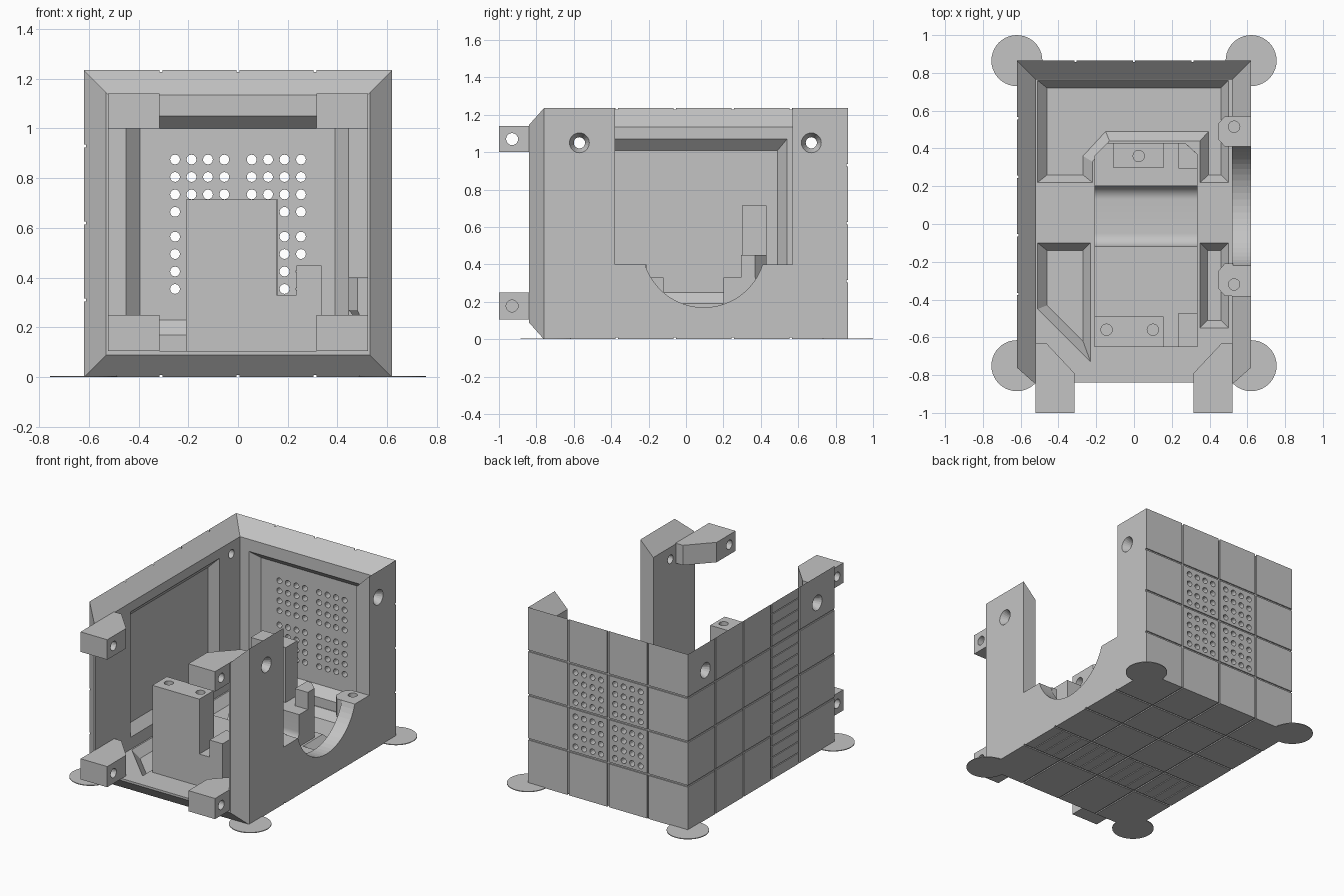
import bpy, bmesh
from math import sin, cos, pi, radians

if "Cube" in bpy.data.objects:
    bpy.data.objects.remove(bpy.data.objects["Cube"])

GREY = (0.55, 0.55, 0.55, 1)
mat = bpy.data.materials.new("plain_grey")
mat.use_nodes = True
mat.diffuse_color = GREY
mat.node_tree.nodes["Principled BSDF"].inputs["Base Color"].default_value = GREY


# Helpers: every solid piece is a pair of matching rings joined by side faces
def ring(axis, t, pts):
    out = []
    for u, v in pts:
        p = [u, v]
        p.insert(axis, t)
        out.append(p)
    return out


def prism(axis, t0, t1, pts, pts_end=None):
    return ring(axis, t0, pts), ring(axis, t1, pts_end or pts)


def rect(u0, u1, v0, v1):
    return [(u0, v0), (u1, v0), (u1, v1), (u0, v1)]


def box(x0, x1, y0, y1, z0, z1):
    return prism(2, z0, z1, rect(x0, x1, y0, y1))


def circle(u, v, r, n=20):
    return [(u + r * cos(2 * pi * i / n), v + r * sin(2 * pi * i / n)) for i in range(n)]


def arc(u, v, r, a0, a1, n):
    angles = [radians(a0 + (a1 - a0) * i / n) for i in range(n + 1)]
    return [(u + r * cos(a), v + r * sin(a)) for a in angles]


def build(name, *pieces):
    bm = bmesh.new()
    for lo, hi in pieces:
        a = [bm.verts.new(p) for p in lo]
        b = [bm.verts.new(p) for p in hi]
        bm.faces.new(a)
        bm.faces.new(b)
        for i in range(len(a)):
            j = (i + 1) % len(a)
            bm.faces.new((a[i], a[j], b[j], b[i]))
    bmesh.ops.recalc_face_normals(bm, faces=bm.faces)
    mesh = bpy.data.meshes.new(name)
    bm.to_mesh(mesh)
    bm.free()
    mesh.materials.append(mat)
    obj = bpy.data.objects.new(name, mesh)
    bpy.context.scene.collection.objects.link(obj)
    return obj


def cut(obj, *pieces):
    cutter = build("cutter", *pieces)
    cutter.hide_render = True
    mod = obj.modifiers.new("cut", "BOOLEAN")
    mod.operation, mod.solver, mod.object = "DIFFERENCE", "EXACT", cutter
    bpy.context.view_layer.objects.active = obj
    bpy.ops.object.modifier_apply(modifier=mod.name)
    bpy.data.objects.remove(cutter)


def smooth(obj):
    bpy.ops.object.select_all(action="DESELECT")
    obj.select_set(True)
    bpy.context.view_layer.objects.active = obj
    bpy.ops.object.shade_smooth_by_angle(angle=radians(25))


W, BACK, TOP = 0.62, 0.865, 1.235    # outer half width, back face, rim height
BEV = 0.09                           # mitred rim width

# Case: floor, back and two side walls, with mitred rims at the top and front
case = build("case",
             box(-W, W, -0.76, BACK, 0, 1.32))
nose = build("nose", prism(1, -0.84, -0.76, rect(BEV - W, W - BEV, BEV, 1.32),
                           rect(-W, W, 0, 1.32)))
mod = case.modifiers.new("join", "BOOLEAN")
mod.operation, mod.solver, mod.object = "UNION", "EXACT", nose
bpy.context.view_layer.objects.active = case
bpy.ops.object.modifier_apply(modifier=mod.name)
bpy.data.objects.remove(nose)

cut(case, box(-0.52, 0.52, -1.2, 0.765, 0.105, 1.6))
e = 0.15
cut(case, prism(2, TOP - BEV - 0.05, TOP + e,
                rect(-W + BEV + 0.05, W - BEV - 0.05, -1.3, BACK - BEV - 0.05),
                rect(-W - e, W + e, -1.3, BACK + e)))

# Side opening with a round notch
opening = [(-0.38, 0.40)] + arc(0.095, 0.5, 0.33, 197.6, 342.4, 24)
opening += [(0.57, 0.40), (0.57, 1.6), (-0.38, 1.6)]
cut(case, prism(0, 0.45, 0.8, opening))

# Bevelled recesses inside the back wall, left wall and floor
cut(case,
    prism(1, 0.765, 0.82, rect(-0.45, 0.445, 0.17, 1.05), rect(-0.395, 0.39, 0.23, 1.0)),
    prism(1, 0.74, 0.765, rect(-0.45, 0.445, 0.17, 1.05)))
cut(case,
    prism(0, -0.52, -0.575, rect(-0.45, 0.54, 0.19, 1.07), rect(-0.4, 0.49, 0.25, 1.01)))
rear_top = [(-0.51, 0.22), (-0.51, 0.76), (0.50, 0.76), (0.50, 0.22), (0.35, 0.22),
            (0.35, 0.44), (-0.13, 0.44), (-0.22, 0.33), (-0.22, 0.22)]
rear_low = [(-0.46, 0.26), (-0.46, 0.72), (0.46, 0.72), (0.46, 0.26), (0.395, 0.26),
            (0.395, 0.49), (-0.15, 0.49), (-0.27, 0.36), (-0.27, 0.26)]
left_top = [(-0.51, -0.10), (-0.23, -0.10), (-0.23, -0.73), (-0.51, -0.45)]
left_low = [(-0.46, -0.14), (-0.27, -0.14), (-0.27, -0.62), (-0.46, -0.43)]
cut(case,
    prism(2, 0.105, 0.05, rear_top, rear_low),
    prism(2, 0.105, 0.05, left_top, left_low),
    prism(2, 0.105, 0.05, rect(0.35, 0.50, -0.55, -0.10), rect(0.39, 0.46, -0.51, -0.14)))

# Tile grooves on the outside of the back, left wall and floor
g, d, tile = 0.006, 0.008, 0.31
xs = [-tile, 0, tile]
ys = [-0.37 + tile * i for i in range(4)]
zs = [tile * i for i in (1, 2, 3)]
cut(case, *[box(x - g, x + g, BACK - d, 1, -0.1, 1.4) for x in xs])
cut(case, *[box(-1, 1, BACK - d, 1, z - g, z + g) for z in zs])
cut(case, *[box(-1, d - W, y - g, y + g, -0.1, 1.4) for y in ys])
cut(case, *[box(-1, d - W, -1, 1, z - g, z + g) for z in zs])
cut(case, *[box(x - g, x + g, -1, 1, -0.1, d) for x in xs])
cut(case, *[box(-1, 1, y - g, y + g, -0.1, d) for y in ys])

# Narrow slats in one tile column
steps = [i * tile / 4 for i in range(1, 16) if i % 4]
cut(case, *[box(-1, d - W, ys[0], ys[1], z - g / 2, z + g / 2) for z in steps])
cut(case, *[box(x - W - g / 2, x - W + g / 2, ys[0], ys[1], -0.1, d) for x in steps])

# Vent holes in the back wall
vent_x = [s * (0.055 + 0.066 * i) for s in (-1, 1) for i in range(4)]
vent_z = [0.615 + s * (0.05 + 0.07 * i) for s in (-1, 1) for i in range(4)]
cut(case, *[prism(1, 0.7, 1, circle(x, z, 0.02, 12)) for x in vent_x for z in vent_z])

# Countersunk screw holes in both side walls
spots = [(s, y) for s in (-1, 1) for y in (-0.57, 0.67)]
cut(case, *[prism(0, s * 0.45, s * 0.8, circle(y, 1.05, 0.03)) for s, y in spots])
cut(case, *[prism(0, s * 0.57, s * 0.63, circle(y, 1.05, 0.03), circle(y, 1.05, 0.058))
            for s, y in spots])

# Screw tabs beside the notch
for name, y0, y1, yh in (("rear", 0.41, 0.57, 0.515), ("front", -0.38, -0.21, -0.32)):
    plan = [(0.523, y0), (0.48, y0), (0.445, y0 + 0.04), (0.445, y1 - 0.04),
            (0.48, y1), (0.523, y1)]
    foot = [(0.523 + (x - 0.523) * 0.1, y) for x, y in plan]
    tab = build(name + "_side_tab", prism(2, 0.27, 0.40, plan))
    build(name + "_side_tab_support", prism(2, 0.18, 0.27, foot, plan))
    hole = prism(2, 0.28, 0.5, circle(0.53, yh, 0.03))
    cut(tab, hole)
    cut(case, hole)

# Front lugs
for s, side in ((-1, "right"), (1, "left")):
    plan = [(s * x, y) for x, y in ((0.522, -1.0), (0.315, -1.0), (0.315, -0.79),
                                    (0.465, -0.63), (0.522, -0.63))]
    for level, z0, z1 in (("upper", 1.0, 1.14), ("lower", 0.105, 0.25)):
        lug = build(f"{level}_{side}_lug", prism(2, z0, z1, plan))
        blind = level == "lower" and s == 1
        cut(lug, prism(0, s * (0.4 if blind else 0.2), s * 0.7,
                       circle(-0.93, (z0 + z1) / 2, 0.032)))

# Cradle base with a rounded valley and clipped rear corners
profile = [(-0.65, 0.10), (-0.65, 0.33), (-0.12, 0.33)]
profile += arc(-0.05, 0.21, 0.07, 180, 270, 10) + arc(0.13, 0.21, 0.07, 270, 360, 10)
profile += [(0.20, 0.33), (0.43, 0.33), (0.43, 0.10)]
cradle = build("cradle_base", prism(0, -0.21, 0.335, profile))
cut(cradle,
    prism(2, 0, 0.5, [(-0.24, 0.33), (-0.11, 0.46), (-0.24, 0.46)]),
    prism(2, 0, 0.5, [(0.368, 0.34), (0.368, 0.46), (0.238, 0.46)]))
smooth(cradle)

# Holder blocks and end stops on the cradle
front_holder = build("front_holder", box(-0.21, 0.155, -0.65, -0.49, 0.32, 0.715))
cut(front_holder, *[prism(2, 0.5, 0.8, circle(x, -0.56, 0.03)) for x in (-0.145, 0.1)])
rear_holder = build("rear_holder", box(-0.11, 0.16, 0.30, 0.43, 0.32, 0.715))
cut(rear_holder, prism(2, 0.5, 0.8, circle(0.025, 0.36, 0.03)))
build("front_stop", box(0.235, 0.335, -0.65, -0.47, 0.32, 0.45))
build("rear_stop", prism(2, 0.32, 0.45, [(0.235, 0.295), (0.335, 0.295), (0.335, 0.37),
                                         (0.27, 0.43), (0.235, 0.43)]))

# Thin round corner pads
for x in (-W, W):
    for y, end in ((-0.75, "front"), (BACK, "rear")):
        build(f"{end}_{'left' if x > 0 else 'right'}_pad",
              prism(2, 0, 0.005, circle(x, y, 0.135, 40)))
